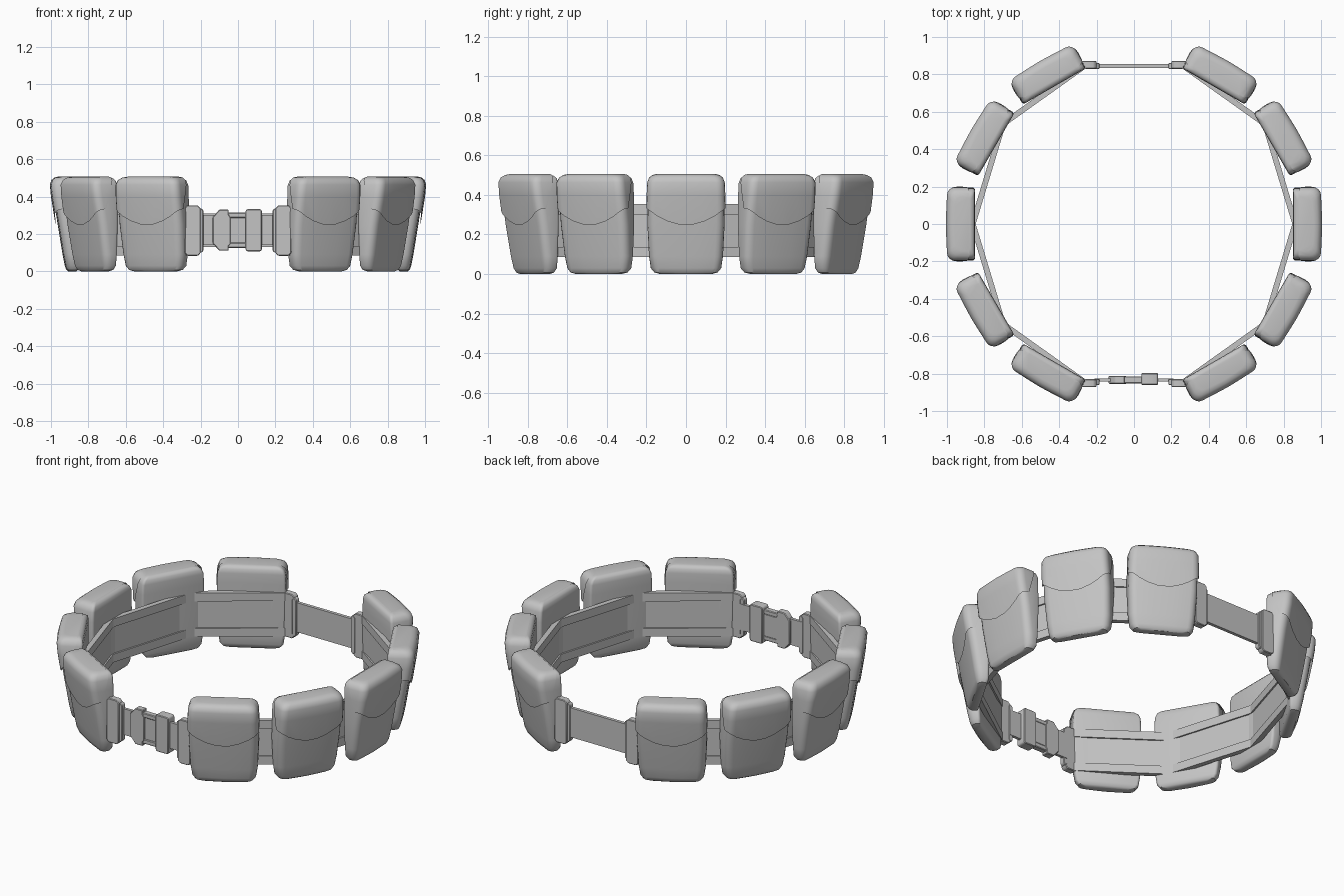
import bpy, bmesh, math
from mathutils import Vector

cube = bpy.data.objects.get("Cube")
if cube:
    bpy.data.objects.remove(cube, do_unlink=True)

grey = bpy.data.materials.new("plain_grey")
grey.use_nodes = True
COLOR = (0.55, 0.55, 0.55, 1)
grey.diffuse_color = COLOR
grey.node_tree.nodes["Principled BSDF"].inputs["Base Color"].default_value = COLOR


def finish(bm, name, angle=35):
    """Turn a bmesh into an object, smooth except at sharp edges."""
    bmesh.ops.recalc_face_normals(bm, faces=bm.faces)
    for f in bm.faces:
        f.smooth = True
    for e in bm.edges:
        e.smooth = len(e.link_faces) == 2 and e.calc_face_angle(0) < math.radians(angle)
    mesh = bpy.data.meshes.new(name)
    bm.to_mesh(mesh)
    bm.free()
    mesh.materials.append(grey)
    obj = bpy.data.objects.new(name, mesh)
    bpy.context.collection.objects.link(obj)
    return obj


def section(hw, v0, v1, inner_r=0.015, steps=5):
    """Rounded rectangle: x outward, y across, with a slightly bowed front."""
    outer_r = min(0.042, (v1 - v0) * 0.55)
    pts = []
    corners = [(v1, hw, outer_r, 0), (v0, hw, inner_r, 90),
               (v0, -hw, inner_r, 180), (v1, -hw, outer_r, 270)]
    for x, y, r, start in corners:
        cx = x - math.copysign(r, x - (v0 + v1) / 2)
        cy = y - math.copysign(r, y)
        for i in range(steps):
            a = math.radians(start + 90 * i / (steps - 1))
            pts.append((cx + r * math.cos(a), cy + r * math.sin(a)))
    for t in (-0.35, 0, 0.35):
        pts.append((v1 + 0.006 * (1 - abs(t)), t * hw))
    return pts


def loft(levels):
    bm = bmesh.new()
    rings = [[bm.verts.new((RADIUS + x, y, z)) for x, y in section(hw, v0, v1)]
             for z, hw, v0, v1 in levels]
    for a, b in zip(rings, rings[1:]):
        for i in range(len(a)):
            j = (i + 1) % len(a)
            bm.faces.new((a[i], a[j], b[j], b[i]))
    bm.faces.new(rings[0][::-1])
    bm.faces.new(rings[-1])
    return bm


def keep_side(bm, co, normal):
    """Cut a closed mesh by a plane, keep the side of the normal, cap the cut."""
    cut = bmesh.ops.bisect_plane(bm, geom=bm.verts[:] + bm.edges[:] + bm.faces[:],
                                 plane_co=co, plane_no=normal, clear_inner=True)
    edges = [g for g in cut["geom_cut"] if isinstance(g, bmesh.types.BMEdge)]
    bmesh.ops.edgenet_fill(bm, edges=edges)


# Pouch levels: height, half width, inner depth, outer depth
RADIUS = 0.85
LEVELS = [(0, .13, .015, .052), (.008, .16, .006, .062), (.03, .178, 0, .07),
          (.09, .187, 0, .082), (.25, .195, 0, .108), (.40, .193, 0, .132),
          (.46, .19, 0, .138), (.485, .18, .003, .13), (.498, .163, .012, .114),
          (.503, .14, .025, .095)]


def pouch(label, angle):
    body = finish(loft(LEVELS), "pouch_" + label)
    bm = loft([(z + (.003 if z > .4 else 0), hw + .006, v0, v1 + .012)
               for z, hw, v0, v1 in LEVELS if z > .05])
    # Curved lower edge, as tangent planes of a shallow arc
    for u in (0, -.07, .07, -.12, .12, -.17, .17):
        slope = 4.2 * u
        keep_side(bm, Vector((RADIUS, u, .25 + 2.1 * u * u)), Vector((0, -slope, 1)))
    # Slanted rear edge on the sides
    keep_side(bm, Vector((RADIUS + .03, 0, .5)), Vector((1, 0, .3)))
    flap = finish(bm, "flap_" + label)
    for obj in (body, flap):
        obj.rotation_euler.z = math.radians(angle)


for side, base in (("left", 0), ("right", 180)):
    for i, step in enumerate((-60, -30, 0, 30, 60)):
        pouch(f"{side}_{i + 1}", base + step)


def prism(name, outline, y0, y1, bevel=0.004):
    """Extrude an x-z outline from y0 to y1."""
    bm = bmesh.new()
    face = bm.faces.new([bm.verts.new((x, y0, z)) for x, z in outline])
    new = bmesh.ops.extrude_face_region(bm, geom=[face])["geom"]
    for v in new:
        if isinstance(v, bmesh.types.BMVert):
            v.co.y = y1
    bmesh.ops.recalc_face_normals(bm, faces=bm.faces)
    if bevel:
        bmesh.ops.bevel(bm, geom=bm.edges[:], offset=bevel, segments=1, affect='EDGES')
    return finish(bm, name, 25)


def rect(x0, x1, z0, z1, c=0):
    """Rectangle outline with optional chamfered corners."""
    if not c:
        return [(x0, z0), (x1, z0), (x1, z1), (x0, z1)]
    return [(x0 + c, z0), (x1 - c, z0), (x1, z0 + c), (x1, z1 - c),
            (x1 - c, z1), (x0 + c, z1), (x0, z1 - c), (x0, z0 + c)]


# Belt panels: a thin web with a thicker rail along the top and bottom
def panel(name, a, b):
    a, b = Vector(a), Vector(b)
    length = (b - a).length
    parts = [("web", .12, .32, .006), ("lower_rail", .085, .136, .015),
             ("upper_rail", .302, .353, .015)]
    for part, z0, z1, half in parts:
        obj = prism(f"{name}_{part}", rect(-.008, length + .008, z0, z1), -half, half, 0)
        obj.location = (a.x, a.y, 0)
        obj.rotation_euler.z = math.atan2(b.y - a.y, b.x - a.x)


for sx, side in ((1, "left"), (-1, "right")):
    for sy, end in ((-1, "front"), (1, "back")):
        tab, bend, middle = (sx * .265, sy * .845), (sx * .70, sy * .535), (sx * .862, 0)
        panel(f"belt_{end}_{side}", tab, bend)
        panel(f"belt_side_{end}_{side}", bend, middle)
        # End tab and its stepped collar
        x0, x1 = sorted((sx * .20, sx * .285))
        prism(f"tab_{end}_{side}", rect(x0, x1, .083, .353, .015), sy * .83, sy * .872)
        x0, x1 = sorted((sx * .185, sx * .215))
        prism(f"tab_collar_{end}_{side}", rect(x0, x1, .10, .336, .01), sy * .828, sy * .862)

# Plain strap across the back
prism("back_strap", rect(-.21, .21, .13, .31), .835, .855, 0)

# Front straps and clip buckle
prism("front_strap_right", rect(-.21, -.10, .14, .30), -.843, -.825, 0)
prism("front_strap_left", rect(.10, .21, .14, .30), -.843, -.825, 0)
prism("buckle_plug", [(-.135, .15), (-.10, .11), (-.05, .11), (-.05, .135), (-.04, .145),
                      (-.04, .29), (-.05, .305), (-.05, .33), (-.10, .33), (-.135, .29)],
      -.855, -.812)
prism("buckle_core", rect(-.06, .06, .15, .29), -.845, -.815)
for z, name in ((.30, "upper"), (.14, "lower")):
    prism(f"buckle_prong_{name}", rect(-.06, .06, z - .014, z + .014), -.852, -.815)
prism("buckle_socket", rect(.04, .128, .107, .332, .008), -.86, -.797)
